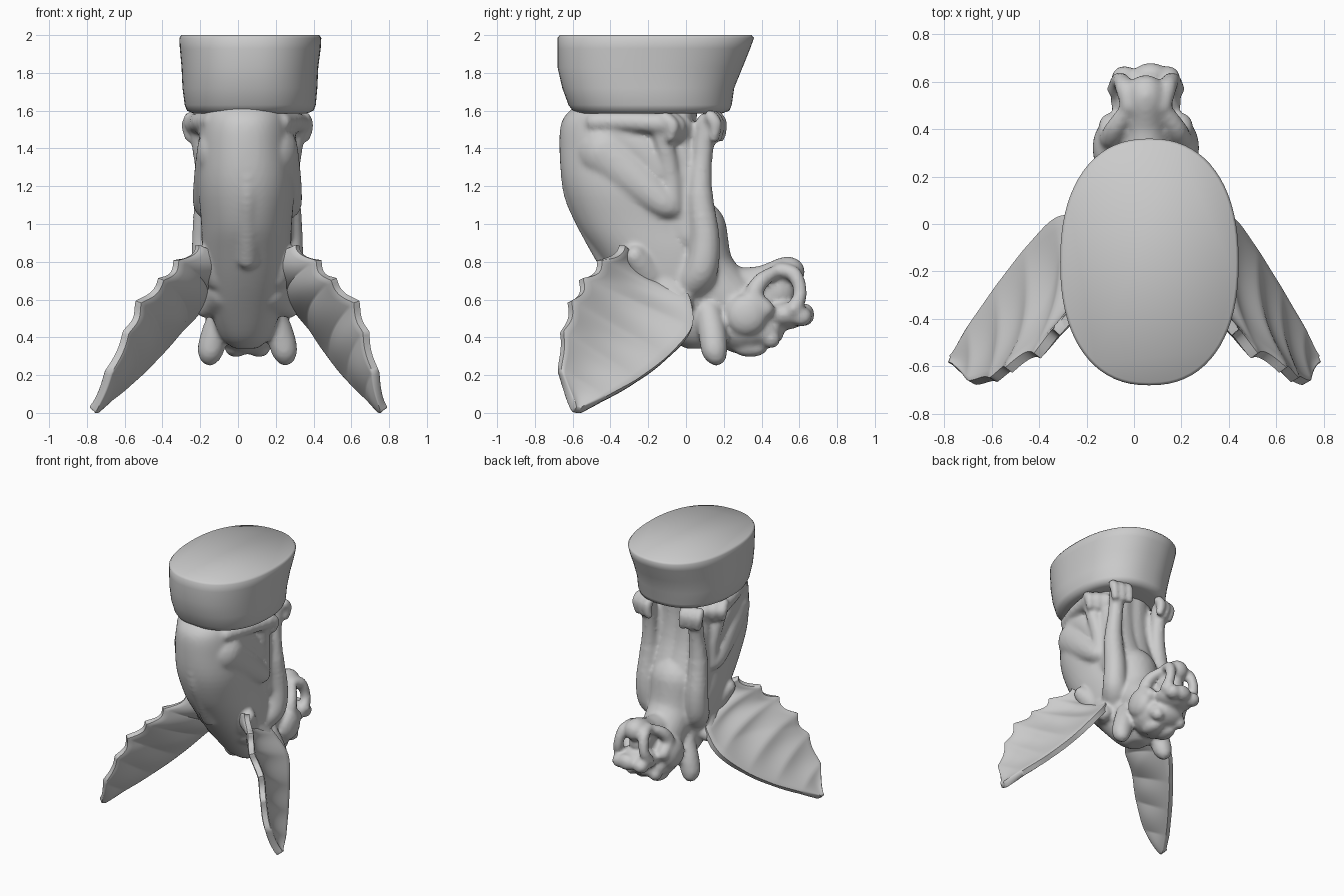
import bpy, bmesh, math
from mathutils import Vector

CX = 0.05  # symmetry plane of the figure


def ico(sub):
    """Unit sphere template as plain vertex and face lists"""
    b = bmesh.new()
    bmesh.ops.create_icosphere(b, subdivisions=sub, radius=1)
    b.verts.index_update()
    out = ([tuple(v.co) for v in b.verts], [[v.index for v in f.verts] for f in b.faces])
    b.free()
    return out


SPHERES = (ico(2), ico(3))


def spline(pts, t):
    """Catmull-Rom point on a list of tuples, t in 0..1"""
    n = len(pts) - 1
    i = min(int(t * n), n - 1)
    f = t * n - i
    a, b, c, d = [pts[max(0, min(n, i + k))] for k in (-1, 0, 1, 2)]
    return Vector([0.5 * (2 * q + (r - p) * f + (2 * p - 5 * q + 4 * r - s) * f * f
                          + (3 * q - p - 3 * r + s) * f ** 3) for p, q, r, s in zip(a, b, c, d)])


def make(name, verts, faces):
    me = bpy.data.meshes.new(name)
    me.from_pydata(verts, [], faces)
    ob = bpy.data.objects.new(name, me)
    bpy.context.collection.objects.link(ob)
    return ob


def finish(ob, angle=60):
    bpy.ops.object.select_all(action='DESELECT')
    ob.select_set(True)
    bpy.context.view_layer.objects.active = ob
    for m in list(ob.modifiers):
        bpy.ops.object.modifier_apply(modifier=m.name)
    bpy.ops.object.shade_smooth_by_angle(angle=math.radians(angle))


def ball(c, r):
    r = (r, r, r) if isinstance(r, (int, float)) else r
    vs, fs = SPHERES[1 if max(r) > .07 else 0]
    o = len(V)
    V.extend([(c[0] + r[0] * x, c[1] + r[1] * y, c[2] + r[2] * z) for x, y, z in vs])
    F.extend([[i + o for i in f] for f in fs])


def limb(pts, sides=(1, -1)):
    """Chain of balls along a smooth path of (x offset, y, z, radius), mirrored"""
    n = (len(pts) - 1) * 6
    for k in range(n + 1):
        x, y, z, r = spline(pts, k / n)
        for s in sides:
            ball((CX + s * x, y, z), r)


def pair(x, y, z, r):
    for s in (1, -1):
        ball((CX + s * x, y, z), r)


def loft(secs, power=2.0, n=72):
    """Closed skin through horizontal superellipses (z, cx, cy, rx, ry), bottom to top"""
    e, o = 2 / power, len(V)
    for z, cx, cy, rx, ry in secs:
        for i in range(n):
            c, s = math.cos(2 * math.pi * i / n), math.sin(2 * math.pi * i / n)
            V.append((cx + rx * math.copysign(abs(c) ** e, c), cy + ry * math.copysign(abs(s) ** e, s), z))
    for k in range(len(secs) - 1):
        for i in range(n):
            a, b = o + k * n + i, o + k * n + (i + 1) % n
            F.append([a, b, b + n, a + n])
    F.append([o + i for i in range(n)][::-1])
    F.append([o + (len(secs) - 1) * n + i for i in range(n)])


# plinth block the figure clings to
V, F = [], []
loft([(1.585, .065, -.19, .30, .38), (1.60, .065, -.185, .335, .415), (1.63, .065, -.19, .347, .432),
      (1.72, .063, -.20, .357, .455), (1.83, .063, -.19, .362, .49), (1.93, .065, -.17, .373, .51),
      (1.985, .065, -.16, .376, .52), (2.0, .065, -.16, .365, .508)], power=2.3)
finish(make("plinth", V, F), 80)

# torso with the back bowed towards the front: (z, cx, cy, rx, ry)
V, F = [], []
torso = [(.34, .04, .07, .06, .07), (.40, .04, .06, .13, .15), (.55, .04, -.01, .19, .22),
         (.7, .045, -.08, .22, .28), (.85, .045, -.14, .235, .335), (1.0, .045, -.23, .24, .345),
         (1.2, .045, -.31, .255, .34), (1.4, .04, -.32, .25, .35), (1.55, .04, -.31, .24, .345),
         (1.64, .04, -.27, .22, .30)]
loft([spline(torso, k / 36) for k in range(37)], 2.15)
limb([(0, -.61, 1.5, .06), (0, -.60, 1.2, .06), (0, -.52, 1.0, .06), (0, -.42, .82, .06)], (1,))  # spine

# belly filling the space between the limbs
limb([(.06, -.10, 1.6, .16), (.06, -.10, 1.4, .16), (.06, -.08, 1.2, .17), (.05, -.02, 1.0, .18)])
limb([(.14, -.05, 1.57, .085), (.15, -.02, 1.35, .085), (.15, .0, 1.15, .09), (.14, .02, .95, .1)])

# hind legs: thigh, shin, long foot, toes
limb([(.10, -.42, 1.38, .17), (.15, -.28, 1.25, .135), (.205, -.13, 1.12, .085), (.215, -.07, 1.085, .055)])
limb([(.13, -.38, 1.48, .12), (.155, -.24, 1.4, .11), (.18, -.14, 1.28, .085)])
limb([(.215, -.07, 1.10, .055), (.22, -.08, 1.25, .055), (.24, -.11, 1.4, .055), (.26, -.14, 1.52, .05)])
limb([(.18, -.48, 1.54, .055), (.24, -.3, 1.54, .055), (.275, -.12, 1.53, .06)])
for k in range(3):
    limb([(.30 - .05 * k, -.11 + .035 * k, 1.56, .038), (.315 - .05 * k, -.07 + .035 * k, 1.52, .037),
          (.305 - .05 * k, -.08 + .035 * k, 1.46, .03)])

# arms: shoulder, straight forearm, gripping fingers
limb([(.14, .02, .69, .10), (.20, .08, .76, .09), (.215, .10, .92, .08), (.21, .075, 1.15, .07),
      (.20, .085, 1.35, .058), (.20, .11, 1.53, .062)])
for k in range(3):
    limb([(.26 - .055 * k, .13 + .015 * k, 1.57, .036), (.265 - .055 * k, .155 + .015 * k, 1.53, .036),
          (.255 - .055 * k, .15 + .015 * k, 1.46, .03)])

# wing roots
limb([(.10, -.12, .66, .13), (.17, -.06, .60, .085), (.22, -.02, .56, .06)])
limb([(.14, -.2, .74, .10), (.22, -.27, .83, .06)])

# chest, neck and skull
limb([(0, .02, .95, .20), (0, .08, .75, .18), (0, .22, .6, .165), (0, .33, .53, .155)], (1,))
ball((CX, .31, .47), (.185, .19, .16))
ball((CX, .40, .43), (.16, .12, .09))
# snout, nose, nostrils, brows
ball((CX, .52, .52), (.15, .13, .08))
ball((CX + .02, .63, .52), (.075, .05, .06))
pair(.09, .61, .51, (.06, .06, .055))
pair(.10, .45, .39, (.05, .05, .05))
pair(.06, .34, .34, (.06, .09, .045))
# lower jaw, mouth lining, fangs, ring-shaped mouth corners
limb([(0, .26, .66, .11), (0, .40, .70, .08), (0, .52, .745, .08), (0, .55, .745, .08)], (1,))
ball((CX, .46, .64), (.085, .12, .11))
limb([(.07, .50, .76, .04), (.09, .575, .73, .042), (.11, .605, .63, .038), (.12, .57, .55, .045)])
limb([(.08, .48, .75, .035), (.13, .40, .70, .045), (.15, .36, .62, .05), (.15, .42, .55, .05)])
# cheeks and drooping ears
pair(.165, .32, .52, (.06, .11, .11))
limb([(.13, .12, .53, .07), (.17, .14, .42, .075), (.195, .15, .335, .07), (.20, .16, .305, .057)])

body = make("clinging_creature", V, F)
m = body.modifiers.new("fuse", 'REMESH')
m.mode = 'VOXEL'
m.voxel_size = .014
m = body.modifiers.new("soften", 'SMOOTH')
m.factor = .5
m.iterations = 6
finish(body, 80)

# wings: ruled between arm edge and scalloped trailing edge, with raised ribs
lead = [(.20, -.03, .71), (.29, .025, .58), (.40, .03, .44), (.50, -.10, .29), (.60, -.26, .17),
        (.70, -.43, .075), (.765, -.56, .012)]
trail = [(.32, -.34, .89), (.43, -.46, .81), (.51, -.56, .71), (.63, -.62, .59), (.68, -.66, .43),
         (.73, -.67, .22), (.775, -.59, .015)]
NU, NV = 84, 24
for side, name in ((1, "right_wing"), (-1, "left_wing")):
    V, F = [], []
    for i in range(NU + 1):
        u = i / NU
        a, b = spline(lead, u), spline(trail, u)
        wave = abs(math.sin(math.pi * u * 6))          # 0 on a rib, 1 between ribs
        for j in range(NV + 1):
            v = j / NV
            p = a.lerp(b, v * (1 - .09 * wave * (1 - u * .5)))
            fade = math.sin(math.pi * min(1, v * .8)) * (1 - .6 * u)
            p += Vector((-.8, -.3, 0)) * (.035 * wave * fade + .10 * math.sin(math.pi * v) * (1 - u))
            if side < 0:
                p.x = .10 * min(1, p.z / .5) - p.x
            V.append(tuple(p))
    for i in range(NU):
        for j in range(NV):
            q = i * (NV + 1) + j
            f = [q, q + NV + 1, q + NV + 2, q + 1]
            F.append(f if side > 0 else f[::-1])
    wing = make(name, V, F)
    m = wing.modifiers.new("thickness", 'SOLIDIFY')
    m.thickness = .05
    m.offset = 0
    m = wing.modifiers.new("soften", 'SMOOTH')
    m.iterations = 2
    finish(wing, 60)
